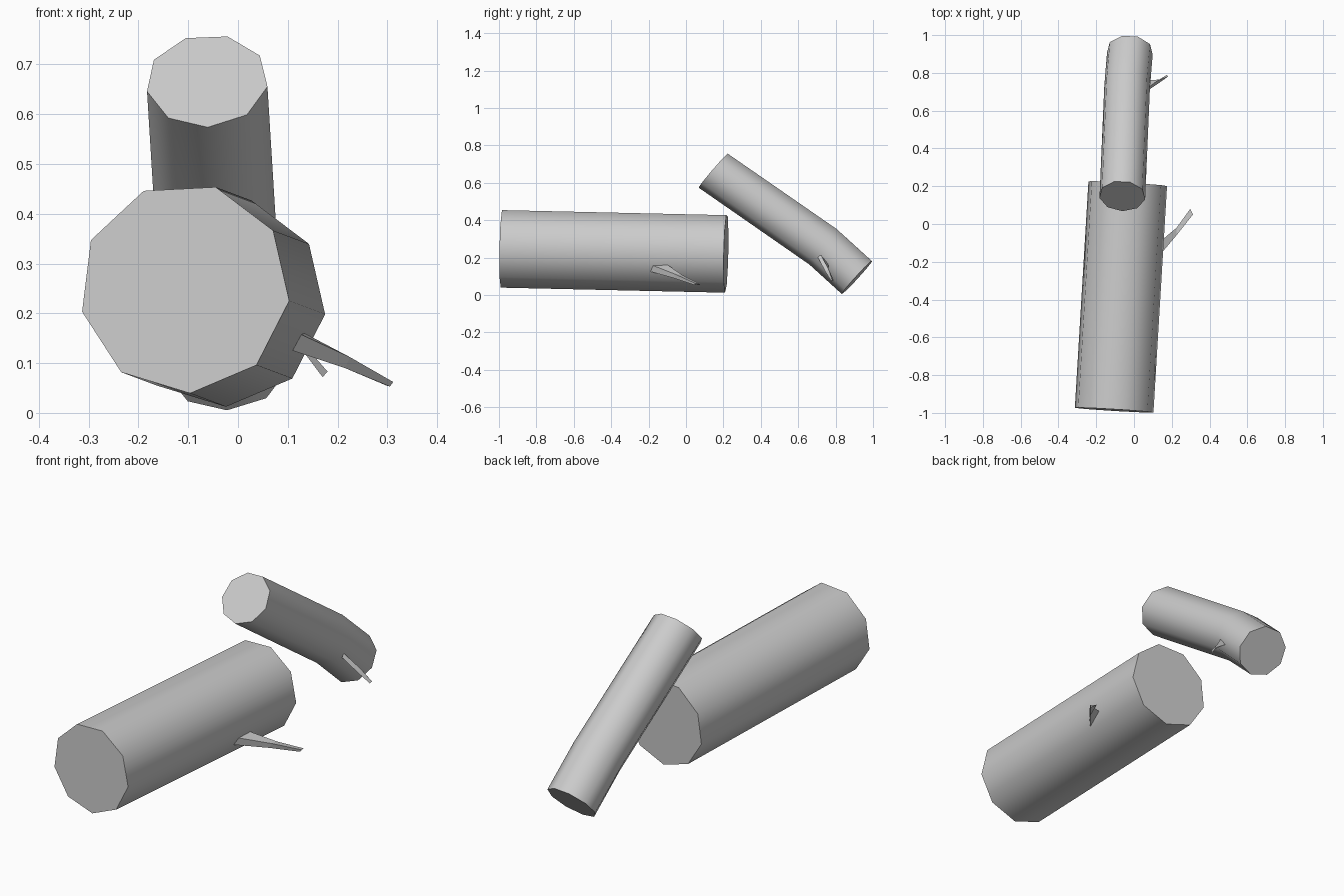
import bpy, math
from mathutils import Vector

if "Cube" in bpy.data.objects:
    bpy.data.objects.remove(bpy.data.objects["Cube"])


def loft(name, rings, smooth):
    # Skin a chain of equal-sized rings and cap both ends
    n = len(rings[0])
    verts = [tuple(p) for r in rings for p in r]
    faces = [tuple(range(n))[::-1],
             tuple(range((len(rings) - 1) * n, len(rings) * n))]
    for k in range(len(rings) - 1):
        for i in range(n):
            j = (i + 1) % n
            faces.append((k * n + i, k * n + j, (k + 1) * n + j, (k + 1) * n + i))
    me = bpy.data.meshes.new(name)
    me.from_pydata(verts, [], faces)
    ob = bpy.data.objects.new(name, me)
    bpy.context.collection.objects.link(ob)
    bpy.ops.object.select_all(action='DESELECT')
    ob.select_set(True)
    bpy.context.view_layer.objects.active = ob
    bpy.ops.object.mode_set(mode='EDIT')
    bpy.ops.mesh.select_all(action='SELECT')
    bpy.ops.mesh.normals_make_consistent(inside=False)
    bpy.ops.object.mode_set(mode='OBJECT')
    if smooth:
        bpy.ops.object.shade_smooth_by_angle(angle=math.radians(50))
    return ob


def ring(centre, normal, radius, sides=9, phase=73):
    # Regular polygon facing along normal
    n = Vector(normal).normalized()
    u = Vector((0, 0, 1)).cross(-n).normalized()
    v = u.cross(n).normalized()
    if v.z < 0:
        v = -v
    if u.x < 0:
        u = -u
    pts = []
    for i in range(sides):
        a = math.radians(phase) + math.tau * i / sides
        pts.append(Vector(centre) + radius * (math.cos(a) * u + math.sin(a) * v))
    return pts


# Thick straight log
axis = (0.072, 1.2, -0.027)
loft("large_log", [ring((-0.107, -0.985, 0.251), axis, 0.212),
                   ring((-0.035, 0.214, 0.224), axis, 0.212)], True)

# Thin bent log lying against it
loft("small_log", [ring((-0.062, 0.148, 0.667), (0.012, 0.18, -0.155), 0.123),
                   ring((-0.037, 0.735, 0.26), (0.010, 0.185, -0.145), 0.123),
                   ring((-0.022, 0.916, 0.096), (0.014, 0.175, -0.16), 0.123)], True)

# Three-sided twig stubs
loft("large_twig", [
    [(0.115, -0.19, 0.163), (0.11, -0.19, 0.125), (0.13, -0.10, 0.162)],
    [(0.225, -0.06, 0.112), (0.215, -0.065, 0.09), (0.225, -0.02, 0.107)],
    [(0.312, 0.05, 0.062), (0.305, 0.045, 0.053), (0.298, 0.08, 0.055)]], False)
loft("small_twig", [
    [(0.07, 0.705, 0.20), (0.07, 0.72, 0.215), (0.075, 0.76, 0.165)],
    [(0.13, 0.745, 0.125), (0.13, 0.762, 0.14), (0.135, 0.765, 0.125)],
    [(0.17, 0.778, 0.072), (0.18, 0.78, 0.083), (0.174, 0.79, 0.078)]], False)
